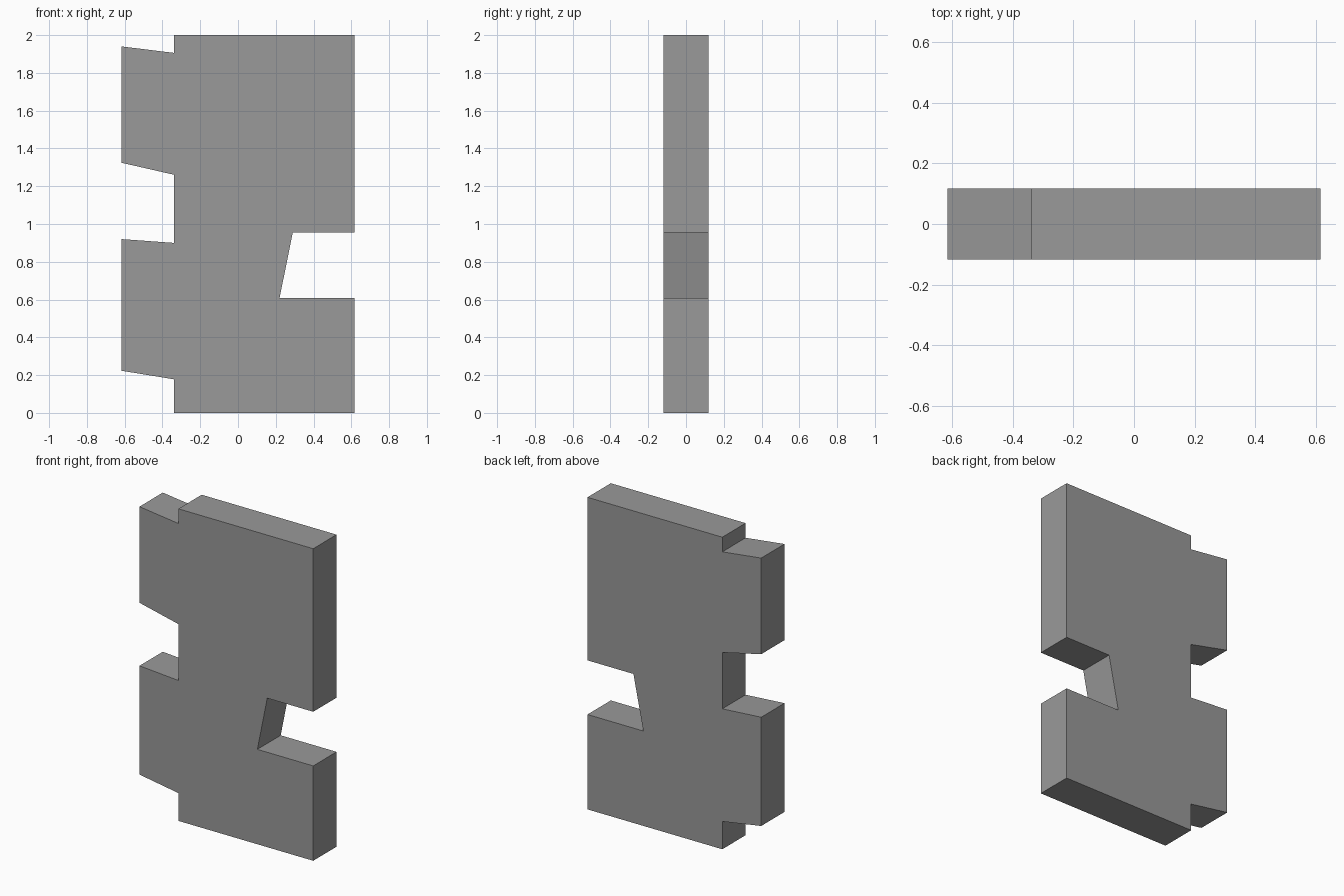
import bpy, bmesh
from mathutils import Vector

if "Cube" in bpy.data.objects:
    bpy.data.objects.remove(bpy.data.objects["Cube"])

HALF_DEPTH = 0.118
RIGHT, SHOULDER, TAB = 0.616, -0.34, -0.616

# Side tabs: z at (shoulder, outer edge) for the bottom and the top slopes
TABS = [((0.178, 0.223), (0.90, 0.92)),
        ((1.261, 1.324), (1.906, 1.94))]


def extrude_profile(name, points, half_depth):
    """Extrude an x/z outline symmetrically along y."""
    bm = bmesh.new()
    face = bm.faces.new([bm.verts.new((x, -half_depth, z)) for x, z in points])
    ext = bmesh.ops.extrude_face_region(bm, geom=[face])
    verts = [g for g in ext["geom"] if isinstance(g, bmesh.types.BMVert)]
    bmesh.ops.translate(bm, verts=verts, vec=Vector((0, 2 * half_depth, 0)))
    bmesh.ops.recalc_face_normals(bm, faces=bm.faces)
    mesh = bpy.data.meshes.new(name)
    bm.to_mesh(mesh)
    bm.free()
    obj = bpy.data.objects.new(name, mesh)
    bpy.context.collection.objects.link(obj)
    return obj


# Right edge with its slanted notch, then over the top
outline = [(SHOULDER, 0), (RIGHT, 0), (RIGHT, 0.608), (0.22, 0.608),
           (0.29, 0.955), (RIGHT, 0.955), (RIGHT, 2), (SHOULDER, 2)]

# Left edge, downwards around each tab
for (low_in, low_out), (high_in, high_out) in reversed(TABS):
    outline += [(SHOULDER, high_in), (TAB, high_out),
                (TAB, low_out), (SHOULDER, low_in)]

plate = extrude_profile("notched_plate", outline, HALF_DEPTH)

# Dark grey finish
grey = bpy.data.materials.new("dark_grey")
grey.diffuse_color = (0.32, 0.32, 0.32, 1)
grey.use_nodes = True
grey.node_tree.nodes["Principled BSDF"].inputs["Base Color"].default_value = grey.diffuse_color
plate.data.materials.append(grey)
